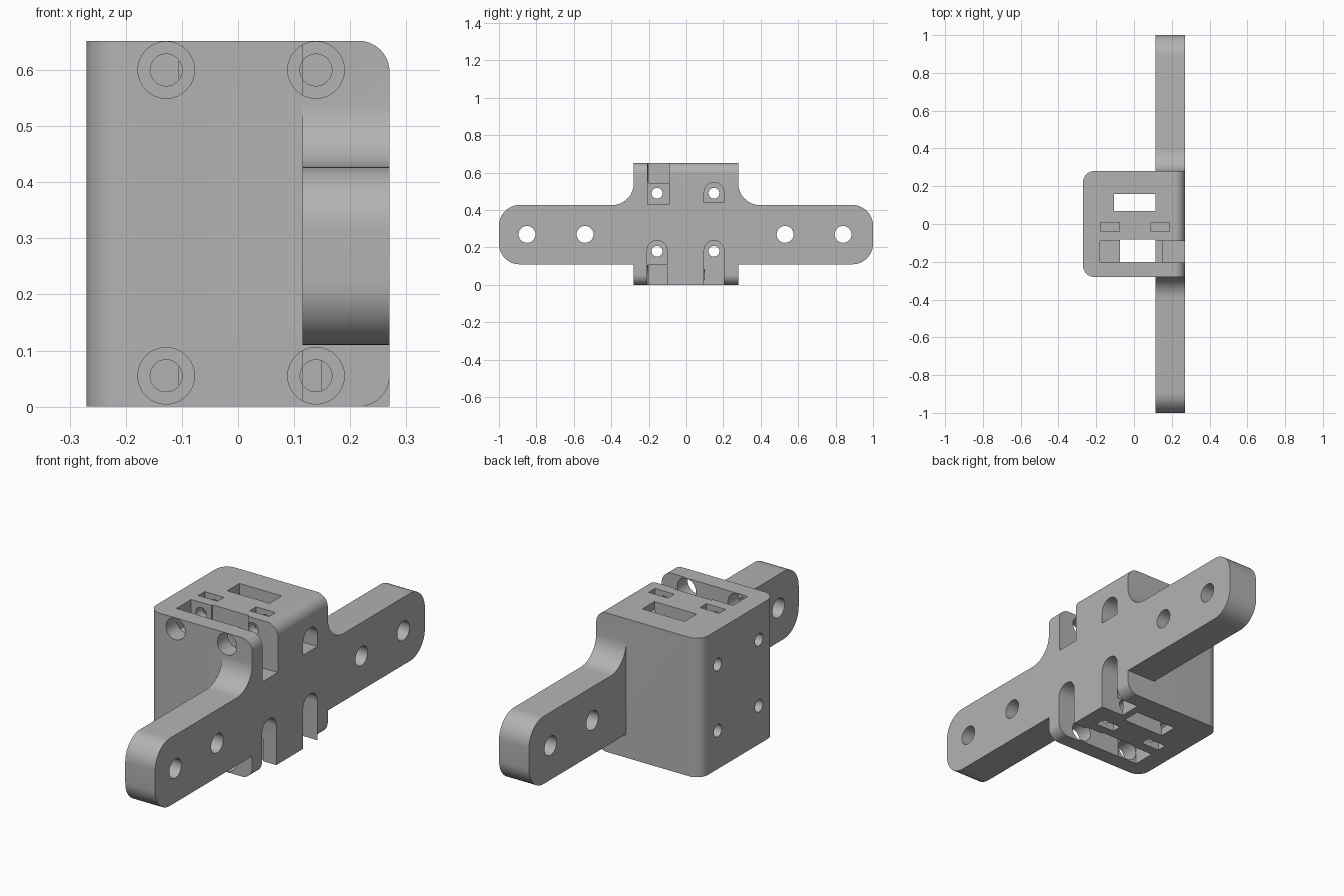
import bpy, bmesh, math
from mathutils import Vector

old = bpy.data.objects.get("Cube")
if old:
    bpy.data.objects.remove(old, do_unlink=True)

grey = bpy.data.materials.new("plain grey")
grey.use_nodes = True
COLOUR = (0.45, 0.45, 0.45, 1)
grey.diffuse_color = COLOUR
grey.node_tree.nodes["Principled BSDF"].inputs["Base Color"].default_value = COLOUR


def arc(cx, cy, r, start, end, n=12):
    """Points along an arc, angles in degrees."""
    angles = [math.radians(start + (end - start) * i / n) for i in range(n + 1)]
    return [(cx + r * math.cos(a), cy + r * math.sin(a)) for a in angles]


def prism(name, profile, axis, lo, hi):
    """Extrude a 2D profile along one axis; the other two axes stay in x, y, z order."""
    def place(p, t):
        c = list(p)
        c.insert("xyz".index(axis), t)
        return Vector(c)
    bm = bmesh.new()
    face = bm.faces.new([bm.verts.new(place(p, lo)) for p in profile])
    moved = bmesh.ops.extrude_face_region(bm, geom=[face])["geom"]
    verts = [v for v in moved if isinstance(v, bmesh.types.BMVert)]
    bmesh.ops.translate(bm, verts=verts, vec=place((0, 0), hi - lo))
    bmesh.ops.recalc_face_normals(bm, faces=bm.faces)
    mesh = bpy.data.meshes.new(name)
    bm.to_mesh(mesh)
    bm.free()
    mesh.materials.append(grey)
    obj = bpy.data.objects.new(name, mesh)
    bpy.context.collection.objects.link(obj)
    return obj


def box(name, x0, x1, y0, y1, z0, z1):
    return prism(name, [(x0, y0), (x1, y0), (x1, y1), (x0, y1)], "z", z0, z1)


def rod(name, axis, a, b, r, lo, hi):
    return prism(name, arc(a, b, r, 0, 360, 32)[:-1], axis, lo, hi)


def combine(target, tool, operation):
    mod = target.modifiers.new(operation, "BOOLEAN")
    mod.object, mod.operation, mod.solver = tool, operation, "EXACT"
    graph = bpy.context.evaluated_depsgraph_get()
    graph.update()
    result = bpy.data.meshes.new_from_object(target.evaluated_get(graph))
    target.modifiers.clear()
    target.data = result
    bpy.data.objects.remove(tool, do_unlink=True)


X, Y, H = 0.27, 0.28, 0.652
PLATE = 0.115
LOW, HIGH = 0.11, 0.427

# Block: rounded upright edges on one side, rounded top and bottom on the other
outline = [(X, -Y), (X, Y)] + arc(-X + 0.06, Y - 0.06, 0.06, 90, 180) \
    + arc(-X + 0.06, -Y + 0.06, 0.06, 180, 270)
bracket = prism("mounting_bracket", outline, "z", 0, H)
side = [(-0.4, 0)] + arc(X - 0.055, 0.055, 0.055, -90, 0) \
    + arc(X - 0.055, H - 0.055, 0.055, 0, 90) + [(-0.4, H)]
combine(bracket, prism("edge_rounding", side, "y", -0.4, 0.4), "INTERSECT")
combine(bracket, box("square_foot", 0.1, X, -0.205, 0.205, 0, 0.15), "UNION")

# Arms with round ends and a fillet up to the block
half = arc(0.89, LOW + 0.11, 0.11, -90, 0) + arc(0.89, HIGH - 0.11, 0.11, 0, 90) \
    + arc(Y + 0.115, HIGH + 0.115, 0.115, 270, 180)
arms = half + [(-y, z) for y, z in reversed(half)]
combine(bracket, prism("arms", arms, "x", PLATE, X), "UNION")

cutters = []

# Arm mounting holes
for y in (-0.85, -0.54, 0.53, 0.84):
    cutters.append(rod("arm_hole", "x", y, 0.27, 0.045, 0, 0.4))

# Screw holes through the block, side to side
for y in (-0.155, 0.15):
    for z in (0.18, 0.49):
        cutters.append(rod("side_hole", "x", y, z, 0.029, -0.4, 0.4))

# Recesses around those holes
R = 0.053
for y, z, floor in ((0.15, 0.49, 0.44), (-0.155, 0.18, -0.1), (0.15, 0.18, -0.1)):
    shape = [(y - R, floor), (y + R, floor)] + arc(y, z + 0.005, R, 0, 180)
    cutters.append(prism("recess", shape, "x", 0.15, 0.4))
cutters.append(box("open_recess", 0.15, 0.4, -0.205, -0.09, 0.43, 0.8))

# Vertical channels
cutters.append(box("rear_channel", -0.105, PLATE, 0.07, 0.16, -0.1, 0.8))
cutters.append(box("front_channel", -0.075, PLATE, -0.202, -0.082, -0.1, 0.8))

# Front screws: head slots, access holes, shanks and nut slots at both ends
for z, z0, z1 in ((0.055, -0.1, 0.107), (0.6, 0.545, 0.8)):
    cutters.append(box("head_slot", -0.18, 0.2, -0.2, -0.09, z0, z1))
    for x in (-0.128, 0.139):
        cutters.append(rod("access_hole", "y", x, z, 0.0505, -0.4, -0.15))
        cutters.append(rod("shank_hole", "y", x, z, 0.0285, -0.15, 0.1))
        cutters.append(box("nut_slot", x - 0.05, x + 0.05, -0.04, 0.008, z0, z1))

for cutter in cutters:
    combine(bracket, cutter, "DIFFERENCE")

# Smooth the curves, keep the edges sharp
bpy.ops.object.select_all(action="DESELECT")
bracket.select_set(True)
bpy.context.view_layer.objects.active = bracket
bpy.ops.object.shade_smooth_by_angle(angle=math.radians(30))
